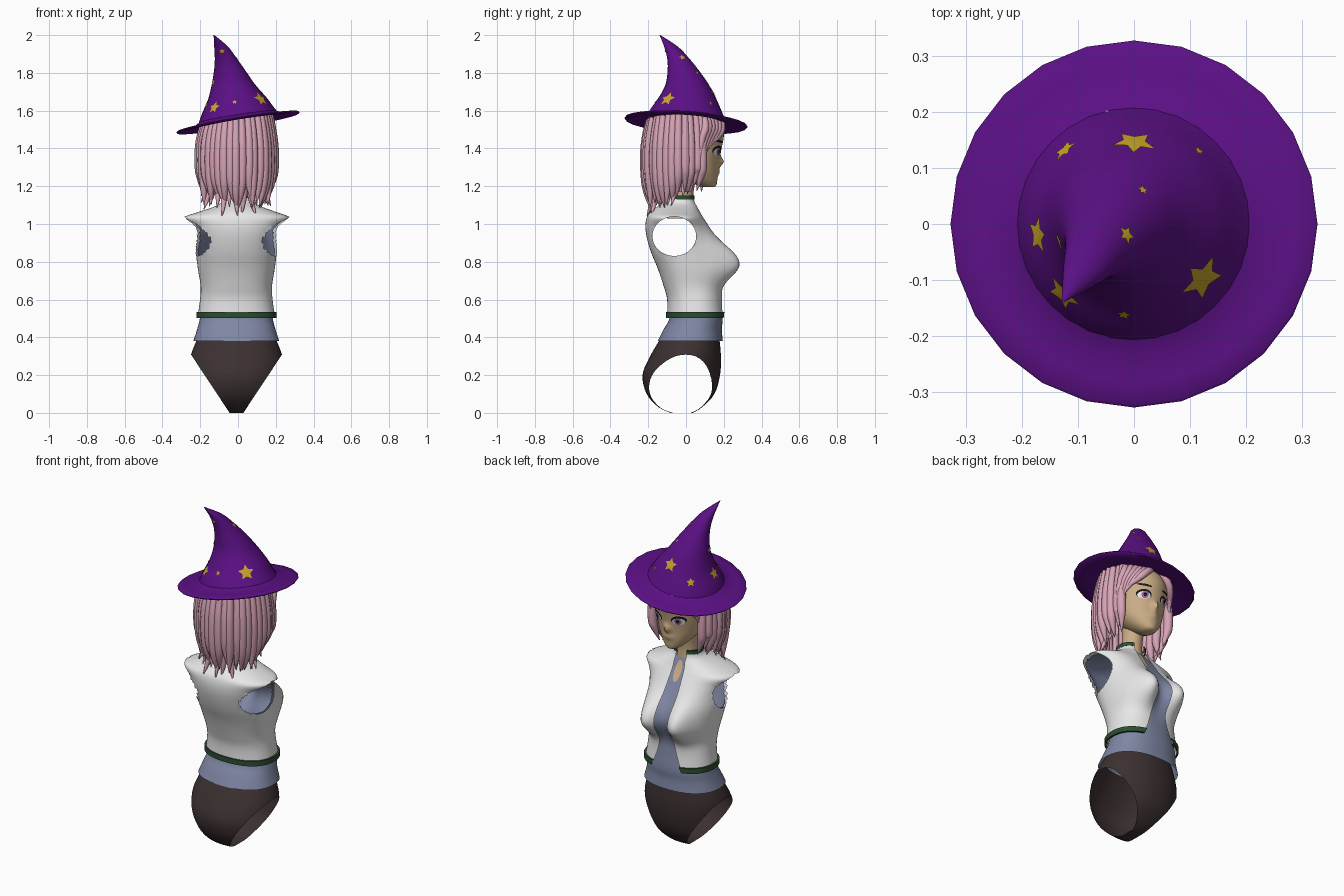
import bpy, bmesh, math, random
from mathutils import Vector
from mathutils.bvhtree import BVHTree

if "Cube" in bpy.data.objects:
    bpy.data.objects.remove(bpy.data.objects["Cube"])

random.seed(4)
PI = math.pi
COLOURS = {
    "purple": (.105, .005, .235), "gold": (.58, .38, .02), "pink": (.68, .37, .47),
    "skin": (.60, .42, .24), "white": (.80, .81, .80), "green": (.025, .075, .03),
    "slate_blue": (.21, .24, .37), "dark_brown": (.045, .03, .03),
    "black": (.01, .008, .01), "violet": (.32, .14, .30)}
MATS = {}
for key, c in COLOURS.items():
    MATS[key] = bpy.data.materials.new(key)
    MATS[key].diffuse_color = (*c, 1)


def add_mesh(name, verts, faces, mat):
    me = bpy.data.meshes.new(name)
    me.from_pydata(verts, [], faces)
    me.materials.append(MATS[mat])
    ob = bpy.data.objects.new(name, me)
    bpy.context.collection.objects.link(ob)
    return ob


def smooth_rows(rows, steps):
    """Catmull-Rom interpolation through the cross-section rows."""
    out = []
    for i in range(len(rows) - 1):
        a, b, c, d = (rows[max(i - 1, 0)], rows[i], rows[i + 1], rows[min(i + 2, len(rows) - 1)])
        for k in range(steps):
            t = k / steps
            out.append([.5 * (2 * q + (r - p) * t + (2 * p - 5 * q + 4 * r - s) * t * t
                              + (3 * q - p - 3 * r + s) * t ** 3) for p, q, r, s in zip(a, b, c, d)])
    return out + [list(rows[-1])]


def loft(name, rows, mat, steps=4, sides=48, n=2.0, gap=None, mod=None, caps=""):
    """Rows are (z, centre x, half width, back y, front y); gap opens the front."""
    rows = smooth_rows(rows, steps)
    cols = sides + 1 if gap else sides
    verts, faces = [], []
    for z, cx, hw, yb, yf in rows:
        g = gap(z, hw) if gap else 0
        for j in range(cols):
            a = g + (2 * PI - 2 * g) * j / sides
            s, c = math.sin(a), math.cos(a)
            x = cx + hw * math.copysign(abs(s) ** (2 / n), s)
            y = (yb + yf) / 2 + (yf - yb) / 2 * math.copysign(abs(c) ** (2 / n), c)
            verts.append(mod(x, y, z) if mod else (x, y, z))
    for i in range(len(rows) - 1):
        for j in range(sides):
            k = (j + 1) % cols
            faces.append((i * cols + j, (i + 1) * cols + j, (i + 1) * cols + k, i * cols + k))
    if "b" in caps:
        faces.append(tuple(range(cols)))
    if "t" in caps:
        faces.append(tuple(range(len(verts) - 1, len(verts) - cols - 1, -1)))
    return add_mesh(name, verts, faces, mat)


def surface(ob):
    return BVHTree.FromPolygons([v.co for v in ob.data.vertices],
                                [tuple(p.vertices) for p in ob.data.polygons])


def decal(name, outline, tree, centre, normal, mat, lift):
    """Thin plate draped on a surface."""
    nrm = Vector(normal).normalized()
    u = Vector((0, 0, 1)).cross(nrm).normalized()
    v = nrm.cross(u)
    m = len(outline)
    verts = []
    for f in (1, .66, .33, 0):
        for p, q in (outline if f else [(0, 0)]):
            o = Vector(centre) + u * p * f + v * q * f
            hit, hn, _, _ = tree.ray_cast(o + nrm * .2, -nrm)
            verts.append(hit + hn * lift if hit else o + nrm * lift)
    faces = [(r * m + j, r * m + (j + 1) % m, (r + 1) * m + (j + 1) % m, (r + 1) * m + j)
             for r in range(2) for j in range(m)]
    faces += [(2 * m + j, 2 * m + (j + 1) % m, 3 * m) for j in range(m)]
    return add_mesh(name, verts, faces, mat)


def ellipse(a, b, tilt=0, m=20):
    pts = [(a * math.cos(2 * PI * i / m), b * math.sin(2 * PI * i / m)) for i in range(m)]
    return [(p * math.cos(tilt) - q * math.sin(tilt), p * math.sin(tilt) + q * math.cos(tilt)) for p, q in pts]


def locks(name, strands):
    """Tapered hair strands: each is (points, radii)."""
    cu = bpy.data.curves.new(name, 'CURVE')
    cu.dimensions, cu.bevel_depth, cu.bevel_resolution, cu.resolution_u = '3D', 1, 2, 5
    cu.materials.append(MATS["pink"])
    for pts, radii in strands:
        sp = cu.splines.new('NURBS')
        sp.points.add(len(pts) - 1)
        for p, co, r in zip(sp.points, pts, radii):
            p.co, p.radius = (*co, 1), r
        sp.order_u, sp.use_endpoint_u = 3, True
    ob = bpy.data.objects.new(name, cu)
    bpy.context.collection.objects.link(ob)
    bpy.ops.object.select_all(action='DESELECT')
    ob.select_set(True)
    bpy.context.view_layer.objects.active = ob
    bpy.ops.object.convert(target='MESH')


# --- pointed hat: tilted brim, bent cone, stars
def tilt(x, y, z):
    f = max(0, min(1, (1.75 - z) / .2))
    return (x, y, z + f * (.165 * x - .07 * y))


def round_rows(data):
    return [(z, cx, r, cy - r, cy + r) for z, cx, cy, r in data]


loft("hat_brim", round_rows([(1.548, 0, 0, .19), (1.535, 0, 0, .26), (1.532, 0, 0, .322), (1.538, 0, 0, .327),
     (1.543, 0, 0, .322), (1.545, 0, 0, .28), (1.552, 0, 0, .235), (1.568, 0, 0, .205)]),
     "purple", steps=1, sides=24, mod=tilt)
cone = loft("hat_cone", round_rows([(1.56, 0, 0, .21), (1.60, -.004, .002, .19), (1.66, -.006, .008, .156),
            (1.74, -.025, .006, .114), (1.82, -.046, -.017, .08), (1.88, -.066, -.043, .057),
            (1.94, -.09, -.08, .036), (2.0, -.127, -.138, .002)]), "purple", sides=32, mod=tilt, caps="t")
cone_surface = surface(cone)
for i, (x, y, z, r) in enumerate([(-.14, -.14, 1.63, .036), (-.02, -.175, 1.655, .014), (.125, -.1, 1.665, .045),
                                  (-.18, -.02, 1.63, .035), (-.13, .14, 1.62, .025), (0, .14, 1.69, .04),
                                  (.015, .06, 1.8, .011), (-.015, -.02, 1.88, .018), (-.085, -.11, 1.915, .014),
                                  (-.13, -.03, 1.75, .022), (.115, .13, 1.64, .011)]):
    loc, nrm, _, _ = cone_surface.find_nearest(Vector((x, y, z)))
    star = [((r if k % 2 == 0 else r * .5) * math.cos(PI / 2 + k * PI / 5),
             (r if k % 2 == 0 else r * .5) * math.sin(PI / 2 + k * PI / 5)) for k in range(10)]
    decal(f"hat_star_{i}", star, cone_surface, loc, nrm, "gold", .003)


# --- head with nose and lips, neck, eyes and brows
def face_shape(x, y, z):
    if y > .05:
        y += .027 * math.exp(-(x / .018) ** 2 - ((z - 1.328) / .026) ** 2)
        y += .010 * math.exp(-(x / .03) ** 2 - ((z - 1.275) / .018) ** 2)
    return (x, y, z)


head = loft("head", [(1.195, 0, .022, .09, .145), (1.205, 0, .042, .06, .16), (1.235, 0, .075, 0, .166),
            (1.28, 0, .11, -.06, .168), (1.34, 0, .132, -.10, .175), (1.40, 0, .142, -.12, .188),
            (1.48, 0, .147, -.13, .2), (1.55, 0, .135, -.11, .17), (1.59, 0, .08, -.06, .1)],
            "skin", steps=6, sides=64, mod=face_shape, caps="bt")
loft("neck", [(1.03, 0, .075, -.1, .05), (1.1, 0, .062, -.085, .04), (1.17, 0, .055, -.075, .04),
              (1.27, 0, .058, -.07, .06)], "skin", sides=24)
head_surface = surface(head)
for s, side in ((-1, "left"), (1, "right")):
    for part, dx, z, a, b, t, mat, lift in [
            ("lashes", 0, 1.388, .037, .027, .15, "black", .002), ("eye_white", 0, 1.381, .031, .021, .1, "white", .0035),
            ("iris", -.003, 1.383, .017, .021, 0, "violet", .005), ("pupil", -.003, 1.384, .008, .011, 0, "black", .0065),
            ("brow", .003, 1.438, .036, .006, .15, "black", .003)]:
        decal(f"{part}_{side}", ellipse(a, b, -s * t), head_surface, (s * (.066 + dx), .15, z), (0, 1, 0), mat, lift)


# --- hair: cap, hanging locks, swept fringe
loft("hair_cap", [(1.17, -.007, .16, -.185, .10), (1.3, -.007, .188, -.21, .15), (1.45, -.007, .188, -.205, .16),
                  (1.56, -.003, .17, -.17, .16)], "pink", gap=lambda z, hw: 1.05)


def hang(phi, r, z):
    return (r * math.sin(phi) - .007, -.02 - r * math.cos(phi), z)


strands = []
for count, spread, r, low, flick in ((27, 2.15, .192, 1.09, .86), (15, 1.6, .155, 1.06, 1.15)):
    for i in range(count):
        phi = -spread + 2 * spread * i / (count - 1) + random.uniform(-.03, .03)
        tip = low + .1 * (phi / 2.15) ** 2 + random.uniform(-.025, .035)
        root = 1.55 + .15 * r * math.sin(phi)
        end = flick + random.uniform(-.08, .12)
        rr = r + random.uniform(-.004, .004)
        strands.append(([hang(phi, rr * .9, root), hang(phi, rr * 1.01, 1.46), hang(phi, rr * 1.03, 1.3),
                         hang(phi, rr * .97, tip + .08), hang(phi + random.uniform(-.1, .1), rr * end, tip)],
                        (.018, .024, .026, .021, .002)))
locks("hair_locks", strands)
fringe = []
for s in (-1, 1):
    for k in range(6):
        f = k / 5
        fringe.append(([(s * (.02 + .12 * f), .175 - .08 * f, 1.56), (s * (.07 + .09 * f), .2 - .09 * f, 1.515),
                        (s * (.125 + .05 * f), .16 - .08 * f, 1.45), (s * (.15 + .03 * f), .125 - .06 * f, 1.42 - .14 * f)],
                       (.018, .022, .018, .002)))
locks("hair_fringe", fringe)


# --- torso: open jacket over a shirt
def bust(x, y, z):
    if y > .02:
        up = .125 if z > .79 else .1
        d = ((z - .79) / up) ** 2
        y += .12 * sum(math.exp(-((x + .008 - s * .1) / .08) ** 2 - d) for s in (-1, 1)) * min(1, (y - .02) / .08)
    return (x, y, z)


def jacket_gap(z, hw):
    w = .045 + .055 * max(0, (.68 - z) / .18) ** 1.5 - .012 * max(0, min(1, (z - .9) / .2))
    return math.asin(min(.9, w / hw) ** 1.15)


def cut_armholes(ob):
    bm = bmesh.new()
    bm.from_mesh(ob.data)

    def local(c):
        return Vector(((c.y + .062) / .116, (c.z - .935) / .104))
    bmesh.ops.delete(bm, geom=[f for f in bm.faces if abs(f.calc_center_median().x) > .11
                               and local(f.calc_center_median()).length < 1], context='FACES')
    for v in bm.verts:
        p = local(v.co)
        if v.is_boundary and abs(v.co.x) > .1 and .5 < p.length < 1.4:
            p.normalize()
            v.co.y, v.co.z = p.x * .116 - .062, p.y * .104 + .935
    bm.to_mesh(ob.data)
    bm.free()


TORSO = [(.51, -.009, .205, -.1, .205), (.60, -.009, .192, -.1, .192), (.67, -.009, .189, -.118, .18),
         (.76, -.009, .203, -.148, .178), (.85, -.009, .215, -.185, .168), (.93, -.008, .228, -.208, .14),
         (.99, -.007, .25, -.215, .115), (1.035, -.006, .278, -.208, .09), (1.062, -.004, .21, -.19, .075),
         (1.09, 0, .13, -.155, .062), (1.115, 0, .088, -.115, .05), (1.15, 0, .076, -.095, .043)]
jacket = loft("jacket", TORSO, "white", steps=5, sides=80, n=2.3, gap=jacket_gap, mod=bust)
cut_armholes(jacket)
shirt_rows = [(.38, -.009, .228, -.15, .195), (.44, -.009, .208, -.12, .19)]
shirt_rows += [(z - .01, cx, hw - .012, yb + .012, yf - .012) for z, cx, hw, yb, yf in TORSO[:-1]]
shirt = loft("shirt", shirt_rows, "slate_blue", steps=5, sides=80, n=2.3, mod=bust)
cut_armholes(shirt)
decal("neckline_skin", ellipse(.022, .055), surface(shirt), (0, .1, 1.035), (0, 1, 0), "skin", .003)


def band(name, z0, z1, base, out):
    """Trim strip running round the jacket edge."""
    _, cx, hw, yb, yf = base
    rows = [(z, cx, hw + e, yb - e, yf + e) for z, e in ((z0, -.004), (z0, out), (z1, out), (z1, -.004))]
    loft(name, rows, "green", steps=1, sides=64, n=2.3, gap=jacket_gap)


band("jacket_hem", .503, .533, TORSO[0], .007)
band("collar_trim", 1.13, 1.152, TORSO[-1], .005)

# --- briefs with slanted leg openings
briefs = loft("briefs", [(0.0, -.008, .06, -.08, .035), (.03, -.008, .16, -.145, .085), (.1, -.008, .225, -.208, .15),
              (.2, -.008, .247, -.23, .18), (.3, -.008, .243, -.19, .185), (.41, -.008, .2, -.125, .175)],
              "dark_brown", sides=48, n=2.1, caps="b")
bm = bmesh.new()
bm.from_mesh(briefs.data)
for s in (-1, 1):
    bmesh.ops.bisect_plane(bm, geom=bm.verts[:] + bm.edges[:] + bm.faces[:], plane_co=(s * .235 - .008, 0, .3),
                           plane_no=(s * .29, 0, -.192), clear_outer=True)
bm.to_mesh(briefs.data)
bm.free()

# --- smooth shading
bpy.ops.object.select_all(action='SELECT')
bpy.context.view_layer.objects.active = briefs
bpy.ops.object.shade_smooth_by_angle(angle=math.radians(50))

for m in bpy.data.materials:
    if m.users and not m.is_grease_pencil:
        m.use_nodes = True
        m.node_tree.nodes["Principled BSDF"].inputs["Base Color"].default_value = m.diffuse_color
